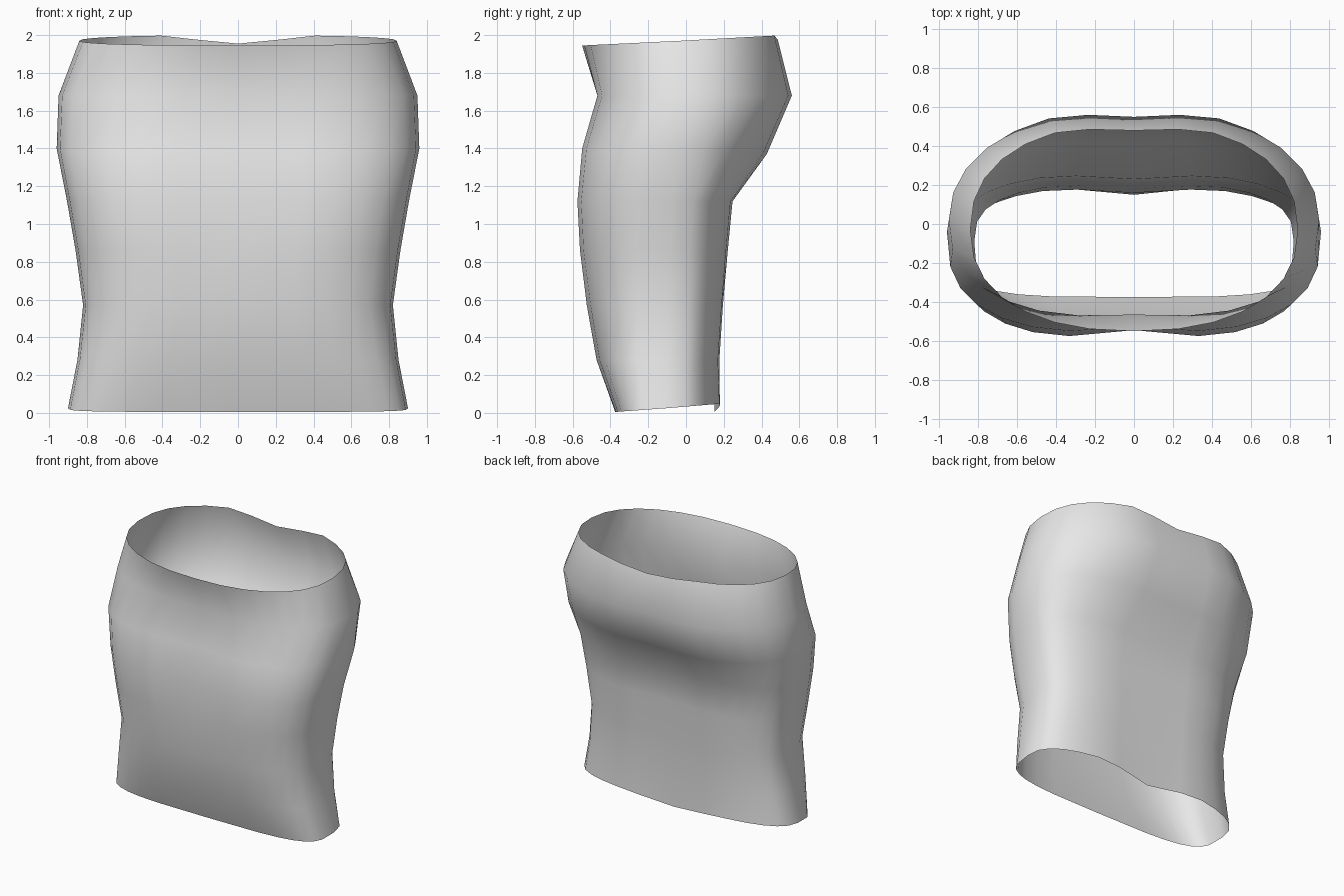
import bpy, bmesh, math

if "Cube" in bpy.data.objects:
    bpy.data.objects.remove(bpy.data.objects["Cube"])

COLS = 28

# Each ring: z at side, front, back | half width, side y |
# front y, squareness, spine groove | back y, squareness, centre groove
RINGS = [
    (0.025, 0.005, 0.05, 0.90, -0.10, -0.375, 4.0, 0.00, 0.20, 2.6, 0.05),
    (0.28, 0.28, 0.28, 0.85, -0.10, -0.48, 3.4, 0.01, 0.19, 2.8, 0.03),
    (0.57, 0.57, 0.57, 0.82, -0.09, -0.535, 3.0, 0.01, 0.21, 2.8, 0.03),
    (0.86, 0.86, 0.86, 0.86, -0.09, -0.575, 3.0, 0.03, 0.235, 2.8, 0.03),
    (1.12, 1.12, 1.12, 0.905, -0.07, -0.59, 3.0, 0.045, 0.26, 2.7, 0.03),
    (1.40, 1.40, 1.37, 0.96, -0.04, -0.565, 2.8, 0.04, 0.45, 2.3, 0.03),
    (1.68, 1.68, 1.68, 0.95, 0.02, -0.485, 2.5, 0.02, 0.595, 2.15, 0.045),
    (1.97, 1.945, 2.0, 0.84, -0.03, -0.55, 2.3, 0.00, 0.515, 2.3, 0.035),
]


def ring_points(z, zf, zb, w, ys, yf, nf, gf, yb, nb, gb):
    """Squared oval with separate front and back halves and a centre groove."""
    top = z > 1.9
    pts = []
    for i in range(COLS):
        a = 2 * math.pi * i / COLS
        c, s = math.cos(a), math.sin(a)
        end, n, g, ze = (yb, nb, gb, zb) if s >= 0 else (yf, nf, gf, zf)
        k = abs(s) ** (2 / n)
        x = math.copysign(w * abs(c) ** (2 / n), c)
        y = ys + (end - ys) * k
        dip = max(0.0, 1 - (x / 0.42) ** 2) ** 2
        y -= math.copysign(g, s) * dip
        h = z + (ze - z) * k
        if s > 0 and (top or z < 0.1):
            h -= 0.045 * dip       # notch in the open rims
        pts.append((x, y, h))
    return pts


# Open torso shell
bm = bmesh.new()
loops = [[bm.verts.new(p) for p in ring_points(*r)] for r in RINGS]
for lo, hi in zip(loops, loops[1:]):
    for i in range(COLS):
        j = (i + 1) % COLS
        bm.faces.new((lo[i], lo[j], hi[j], hi[i]))
for f in bm.faces:
    f.smooth = True
mesh = bpy.data.meshes.new("torso_shell")
bm.to_mesh(mesh)
bm.free()
torso = bpy.data.objects.new("torso_shell", mesh)
bpy.context.collection.objects.link(torso)

grey = bpy.data.materials.new("light_grey")
grey.diffuse_color = (0.8, 0.8, 0.8, 1)
grey.use_nodes = True
grey.node_tree.nodes["Principled BSDF"].inputs["Base Color"].default_value = grey.diffuse_color
mesh.materials.append(grey)
